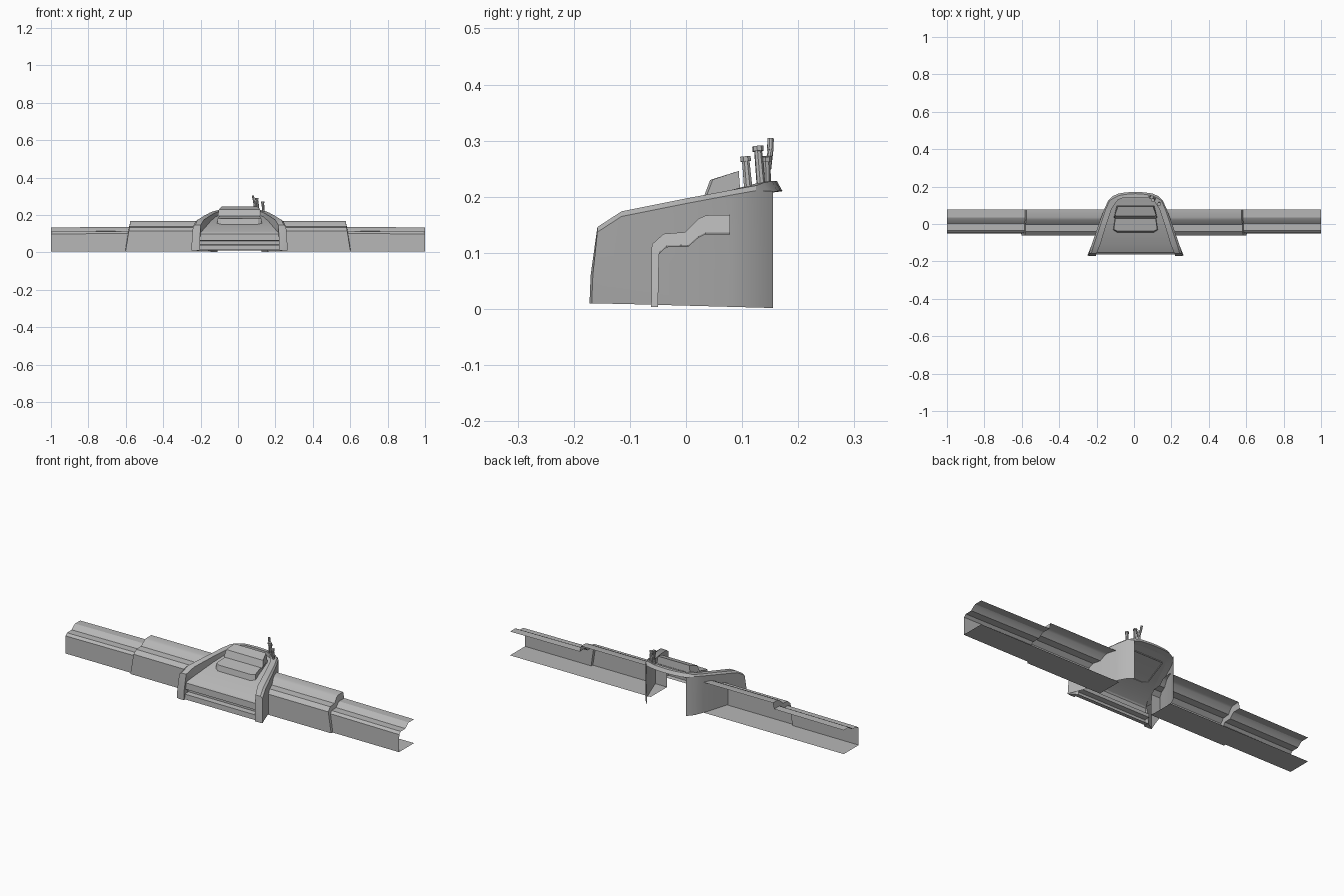
import bpy, bmesh
from mathutils import Vector

if "Cube" in bpy.data.objects:
    bpy.data.objects.remove(bpy.data.objects["Cube"])

CX = 0.008  # the pod sits slightly right of the wall centre

grey = bpy.data.materials.new("dark_grey")
grey.diffuse_color = (.47, .47, .47, 1)
grey.use_nodes = True
grey.node_tree.nodes["Principled BSDF"].inputs["Base Color"].default_value = grey.diffuse_color


def make(name, grids, caps=(), smooth=True):
    """Mesh from grids of points (rows joined by quads) plus cap polygons."""
    bm = bmesh.new()
    for rows in grids:
        vs = [[bm.verts.new(p) for p in r] for r in rows]
        for a, b in zip(vs, vs[1:]):
            for i in range(len(a) - 1):
                bm.faces.new((a[i], a[i + 1], b[i + 1], b[i]))
    for c in caps:
        bm.faces.new([bm.verts.new(p) for p in c])
    bmesh.ops.remove_doubles(bm, verts=bm.verts, dist=1e-5)
    bmesh.ops.dissolve_degenerate(bm, edges=bm.edges, dist=1e-5)
    bmesh.ops.recalc_face_normals(bm, faces=bm.faces)
    me = bpy.data.meshes.new(name)
    bm.to_mesh(me)
    bm.free()
    me.materials.append(grey)
    ob = bpy.data.objects.new(name, me)
    bpy.context.collection.objects.link(ob)
    if smooth:
        bpy.ops.object.select_all(action='DESELECT')
        ob.select_set(True)
        bpy.context.view_layer.objects.active = ob
        bpy.ops.object.shade_smooth_by_angle(angle=0.45)
    return ob


def pod(s, x, y, z):
    return (CX + s * x, y, z)


# Walls: open C-shaped sheets, a tall inner part stepping down to a lower outer part
tall = [(.078, .004), (-.062, .004), (-.061, .115), (-.040, .134), (-.002, .137),
        (.022, .161), (.036, .167), (.078, .168)]
low = [(.078, .004), (-.050, .004), (-.048, .101), (-.035, .113), (.004, .114),
       (.022, .130), (.034, .136), (.078, .136)]
for s, side in ((-1, "left"), (1, "right")):
    inner = [(s * .157, y, z) for y, z in tall]
    step_a = [(s * (.602 - .16 * z), y, z) for y, z in tall]
    step_b = [(s * (.604 - .16 * z), y, z) for y, z in low]
    end = [(s, y, z - .003 * (z > .1)) for y, z in low]
    make(side + "_wall_inner", [[inner, step_a], [step_a, step_b]])
    make(side + "_wall_outer", [[step_b, end]])

# Pod rim stations: y, z, outer x, inner x, inner top y, inner bottom y, inner bottom z
rim = [(-.172, .010, .257, .213, -.172, -.140, .010),
       (-.170, .060, .255, .212, -.170, -.140, .060),
       (-.158, .146, .249, .208, -.158, -.150, .105),
       (-.115, .174, .236, .190, -.115, -.115, .125),
       (.000, .197, .196, .155, .000, .000, .166),
       (.080, .212, .167, .128, .080, .080, .190),
       (.125, .220, .146, .108, .110, .110, .198),
       (.148, .225, .124, .092, .130, .130, .204),
       (.163, .228, .090, .070, .139, .139, .206),
       (.169, .228, .050, .045, .142, .142, .206),
       (.172, .228, .000, .000, .143, .143, .206)]


def section(s, r, i):
    y, z, xo, xi, yt, yb, zb = r
    drop = .018 if i > 6 else .009
    back = .010 if i > 6 else 0
    ax = pod(s, xo, y, z - drop) if i > 1 else pod(s, xo, y + .004, z)
    bx = pod(s, xo * .95 if i > 1 else xo - .012, y - back, z)
    return [ax, bx, pod(s, xi, yt, z), pod(s, xi, yb, zb), ax]


grids, caps = [], []
for s in (-1, 1):
    rows = [section(s, r, i) for i, r in enumerate(rim)]
    grids.append(rows)
    caps.append(rows[0][:4])
make("pod_rim", grids, caps)

# Curved side panels below the rim, open at the back
for s, side in ((-1, "left"), (1, "right")):
    top = [section(s, rim[i], i)[0] for i in range(2, 7)]
    top.append(pod(s, .118, .155, .210))
    rows = []
    for k, p in enumerate(top):
        if k == 0:  # bowed front edge
            rows.append([p, pod(s, .255, -.166, .06), pod(s, .257, -.168, .01)])
        else:
            b = .006 - .027 * p[1]
            rows.append([p, (p[0], p[1], p[2] * .45), (p[0], p[1], b)])
    make(side + "_pod_side", [rows])

# Sunken roof panel
make("pod_roof", [[[pod(-1, r[3], r[5], r[6]), pod(1, r[3], r[5], r[6])] for r in rim[2:]]])

# Front face with horizontal slot
front = [(-.150, .105), (-.156, .098), (-.158, .064), (-.135, .060), (-.135, .042),
         (-.162, .039), (-.164, .012), (-.140, .010)]
make("pod_front", [[[pod(-1, .213, y, z), pod(1, .213, y, z)] for y, z in front]])


# Roof hatch in two tapered tiers
def tier(name, base, top):
    loops = []
    for h in (base, top):
        lp = [pod(1, *p) for p in h] + [pod(-1, *p) for p in reversed(h)]
        loops.append(lp + lp[:1])
    make(name, [loops], [loops[1][:-1]], smooth=False)


tier("hatch_lower",
     [(.098, -.045, .148), (.120, -.032, .150), (.100, .100, .190)],
     [(.098, -.038, .180), (.116, -.028, .183), (.098, .100, .208)])
tier("hatch_upper",
     [(.106, .028, .190), (.116, .034, .195), (.100, .097, .205)],
     [(.102, .043, .230), (.110, .048, .231), (.094, .094, .246)])


# Sensor posts on the rear right of the rim
def tube(name, a, b, r1, r2):
    a, b = Vector(a), Vector(b)
    bpy.ops.mesh.primitive_cone_add(vertices=8, radius1=r1, radius2=r2, depth=(b - a).length,
                                    location=(a + b) / 2)
    ob = bpy.context.object
    ob.name = name
    ob.data.materials.append(grey)
    ob.rotation_euler = (b - a).to_track_quat('Z', 'Y').to_euler()


posts = [((.135, .111, .215), (.133, .106, .270)),
         ((.108, .134, .218), (.100, .128, .288)),
         ((.088, .144, .220), (.094, .143, .270))]
for n, (a, b) in enumerate(posts, 1):
    a, b = Vector(a), Vector(b)
    tube(f"post_{n}", a, b, .008, .007)
    tube(f"post_cap_{n}", b - (b - a).normalized() * .007, b + (b - a).normalized() * .002, .010, .010)
tube("post_3_arm", (.090, .146, .250), (.083, .151, .285), .006, .005)
tube("post_3_head", (.083, .150, .283), (.080, .151, .304), .006, .006)
